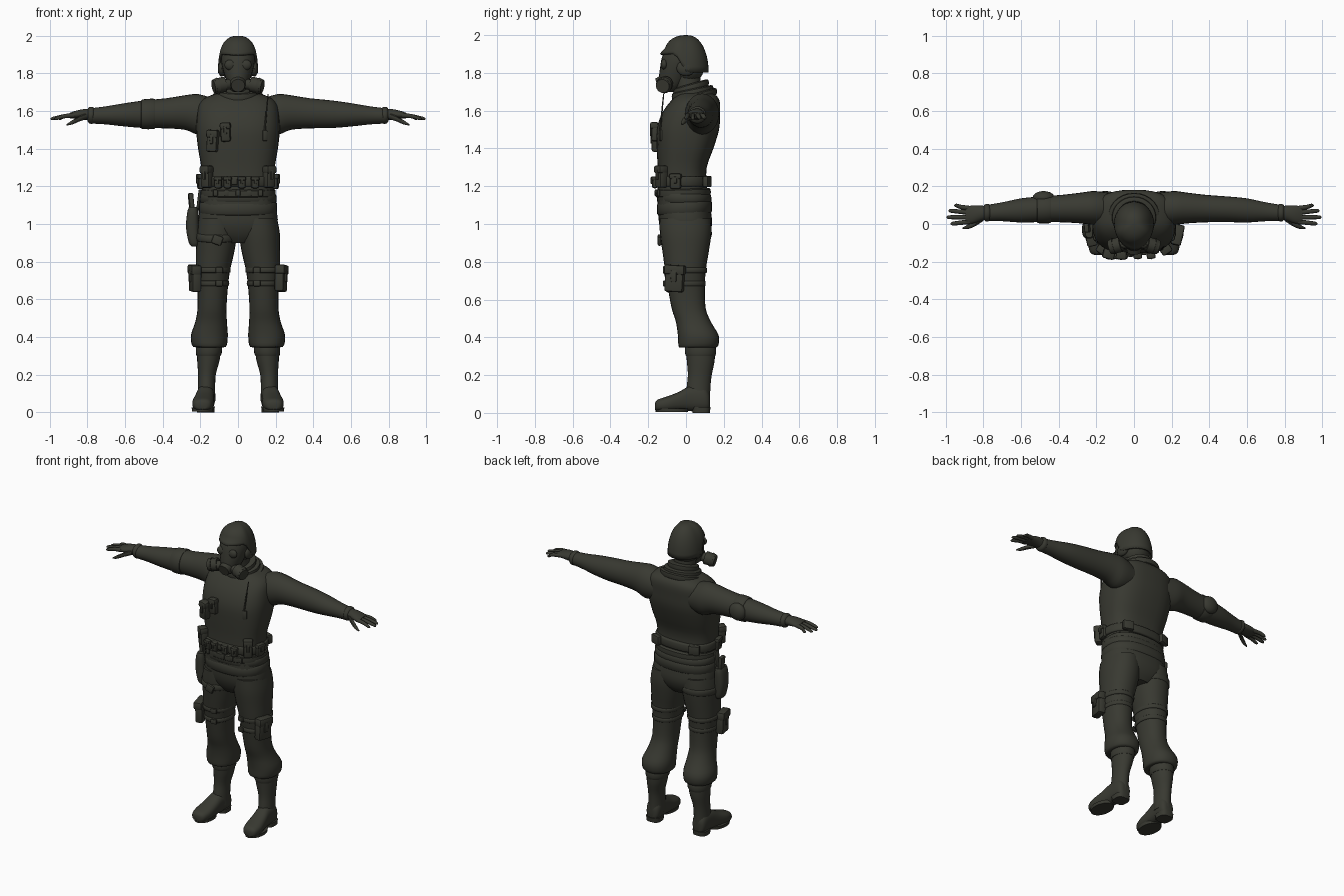
import bpy, bmesh, math
from mathutils import Vector, Matrix

mat = bpy.data.materials.new("dark olive cloth")
mat.diffuse_color = (0.040, 0.041, 0.031, 1)


def finish(bm, name):
    bmesh.ops.recalc_face_normals(bm, faces=bm.faces)
    me = bpy.data.meshes.new(name)
    bm.to_mesh(me)
    bm.free()
    me.materials.append(mat)
    ob = bpy.data.objects.new(name, me)
    bpy.context.collection.objects.link(ob)
    return ob


def spline(rows, steps):
    """Smoothly resample rows of numbers."""
    out = []
    for i in range(len(rows) - 1):
        p0, p1, p2 = rows[max(i - 1, 0)], rows[i], rows[i + 1]
        p3 = rows[min(i + 2, len(rows) - 1)]
        for s in range(steps):
            t = s / steps
            out.append([b + t * ((c - a) / 2 + t * (a - 2.5 * b + 2 * c - d / 2 + t * (1.5 * (b - c) + (d - a) / 2)))
                        for a, b, c, d in zip(p0, p1, p2, p3)])
    return out + [rows[-1]]


def loft(name, rows, axis="z", n=24, power=2.0, steps=3, side=1, tilt=0.0):
    """Rings (position, centre a, centre b, radius a, radius b) along an axis."""
    bm = bmesh.new()
    rings = []
    for t, a, b, ra, rb in spline(rows, steps):
        ring = []
        for i in range(n):
            c, s = math.cos(2 * math.pi * i / n), math.sin(2 * math.pi * i / n)
            u = a + ra * math.copysign(abs(c) ** (2 / power), c)
            v = b + rb * math.copysign(abs(s) ** (2 / power), s)
            p = {"x": (t, u, v), "y": (u, t, v), "z": (u, v, t + tilt * v)}[axis]
            ring.append(bm.verts.new((p[0] * side, p[1], p[2])))
        rings.append(ring)
    for r, q in zip(rings, rings[1:]):
        for i in range(n):
            bm.faces.new((r[i], r[(i + 1) % n], q[(i + 1) % n], q[i]))
    bm.faces.new(rings[0])
    bm.faces.new(rings[-1])
    return finish(bm, name)


def roll(name, z, h, cx, cy, rx, ry, power=2.4, tilt=0.0, bulge=0.012):
    """Soft band around a limb or the body."""
    return loft(name, [(z - h, cx, cy, rx - bulge, ry - bulge), (z - h * .7, cx, cy, rx, ry),
                       (z + h * .7, cx, cy, rx, ry), (z + h, cx, cy, rx - bulge, ry - bulge)],
                power=power, steps=2, n=28, tilt=tilt)


def box(name, c, size, turn=0.0, lean=0.0, bevel=0.008):
    bm = bmesh.new()
    bmesh.ops.create_cube(bm, size=1)
    bmesh.ops.scale(bm, vec=size, verts=bm.verts)
    bmesh.ops.bevel(bm, geom=bm.edges[:], offset=min(bevel, min(size) * .4), segments=2, affect="EDGES", profile=0.5)
    bmesh.ops.transform(bm, matrix=Matrix.Translation(c) @ Matrix.Rotation(turn, 4, "Z")
                        @ Matrix.Rotation(lean, 4, "Y"), verts=bm.verts)
    return finish(bm, name)


def pouch(name, c, size, turn=0.0, lean=0.0):
    """Pouch with an overhanging flap and a closure tab on its -y side."""
    x, y, z = size
    rot = Matrix.Rotation(turn, 3, "Z") @ Matrix.Rotation(lean, 3, "Y")
    c = Vector(c)
    box(name, c, size, turn, lean, 0.012)
    box(name + "_flap", c + rot @ Vector((0, -.004, z * .34)), (x * 1.1, y * 1.1, z * .36), turn, lean, 0.01)
    box(name + "_tab", c + rot @ Vector((0, -y * .55, z * .1)), (x * .3, .012, z * .45), turn, lean, 0.004)


def rod(name, p, q, r1, r2, n=16):
    p, q = Vector(p), Vector(q)
    bm = bmesh.new()
    bmesh.ops.create_cone(bm, cap_ends=True, segments=n, radius1=r1, radius2=r2, depth=(q - p).length)
    m = Matrix.Translation((p + q) / 2) @ (q - p).to_track_quat("Z", "Y").to_matrix().to_4x4()
    bmesh.ops.transform(bm, matrix=m, verts=bm.verts)
    return finish(bm, name)


def blob(name, c, size):
    bm = bmesh.new()
    bmesh.ops.create_uvsphere(bm, u_segments=20, v_segments=12, radius=1)
    bmesh.ops.transform(bm, matrix=Matrix.Translation(c) @ Matrix.Diagonal((*size, 1)), verts=bm.verts)
    return finish(bm, name)


# Torso with vest, and pelvis
loft("torso", [(1.10, 0, -.015, .195, .135), (1.2, 0, -.02, .19, .13), (1.3, 0, -.02, .195, .13),
               (1.4, 0, -.005, .212, .15), (1.5, 0, .01, .222, .165), (1.58, 0, .025, .218, .155),
               (1.64, 0, .045, .205, .135), (1.675, 0, .055, .165, .11), (1.70, 0, .05, .09, .08)],
     power=2.7, n=32)
loft("pelvis", [(.90, 0, 0, .09, .09), (.94, 0, 0, .17, .12), (1.0, 0, -.002, .21, .14),
                (1.08, 0, -.008, .203, .138), (1.14, 0, -.01, .19, .13)], power=2.5, n=32)
roll("jacket_hem", 1.085, .035, 0, -.008, .207, .145, tilt=.04)
roll("jacket_fold", 1.135, .028, 0, -.01, .203, .143, tilt=-.03)
roll("lower_belt", 1.165, .022, 0, -.015, .198, .145, tilt=.03)
roll("main_belt", 1.225, .027, 0, -.02, .204, .147, bulge=.006)

# Scarf folds and neck
loft("neck", [(1.66, 0, .03, .075, .08), (1.74, 0, .01, .066, .07), (1.82, 0, .0, .066, .075)])
for i, (z, rx, ry, cy, t) in enumerate([(1.668, .135, .122, .04, .28), (1.695, .115, .108, .035, .2),
                                        (1.722, .094, .092, .027, .28)]):
    roll(f"scarf_fold_{i}", z - t * cy, .022, 0, cy, rx, ry, 2.0, t, .022)

# Head, mask and filters
loft("face_mask", [(1.70, 0, -.09, .02, .025), (1.72, 0, -.085, .045, .05), (1.77, 0, -.065, .064, .078),
                   (1.83, 0, -.042, .083, .095), (1.88, 0, -.03, .09, .098), (1.93, 0, -.02, .085, .09)])
blob("head_back", (0, .01, 1.84), (.09, .088, .1))
rod("mask_snout", (0, -.09, 1.755), (0, -.152, 1.735), .05, .036)
for s in (-1, 1):
    rod("filter_neck", (s * .03, -.1, 1.745), (s * .085, -.12, 1.737), .026, .03)
    rod("filter_can", (s * .07, -.108, 1.742), (s * .122, -.122, 1.732), .041, .039, 20)
    rod("filter_rim", (s * .105, -.117, 1.735), (s * .13, -.124, 1.73), .044, .036, 20)
    blob("mask_eyepiece", (s * .04, -.115, 1.845), (.032, .018, .028))
    blob("ear_cover", (s * .087, .0, 1.825), (.02, .05, .042))

# Helmet: dome whose rim rises over the face
bm = bmesh.new()
N, K, rings = 32, 10, []
for k in range(1, K + 1):
    f, ring = math.pi / 2 * k / K, []
    for i in range(N):
        a = 2 * math.pi * i / N
        w = math.sin(f) ** .85
        x, y = .107 * math.cos(a), .118 * math.sin(a)
        up = min(max((-y + .01) / .075, 0), 1)
        zb = 1.803 + .098 * up * up * (3 - 2 * up)
        brim = -.022 * max(0, -math.sin(a)) ** 2 * max(0, k - K + 2) / 2
        ring.append(bm.verts.new((x * w, y * w + .002 + brim, zb + (2 - zb) * math.cos(f))))
    rings.append(ring)
top = bm.verts.new((0, .002, 2.0))
for i in range(N):
    bm.faces.new((top, rings[0][i], rings[0][(i + 1) % N]))
    for r, q in zip(rings, rings[1:]):
        bm.faces.new((r[i], q[i], q[(i + 1) % N], r[(i + 1) % N]))
shell = finish(bm, "helmet").modifiers.new("thickness", "SOLIDIFY")
shell.thickness = .01

# Limbs, mirrored
for s, tag in ((-1, "right"), (1, "left")):
    loft(tag + "_sleeve", [(.13, .08, 1.575, .085, .09), (.21, .085, 1.582, .09, .108), (.28, .085, 1.592, .082, .092),
                           (.38, .082, 1.588, .073, .08), (.5, .078, 1.583, .068, .073),
                           (.6, .072, 1.58, .064, .062), (.7, .065, 1.577, .05, .048),
                           (.765, .06, 1.575, .044, .042), (.785, .06, 1.575, .04, .04)], "x", side=s)
    loft(tag + "_cuff", [(.765, .06, 1.577, .04, .04), (.775, .06, 1.577, .047, .045),
                         (.79, .06, 1.578, .045, .043), (.8, .06, 1.578, .034, .03)], "x", side=s)
    loft(tag + "_palm", [(.78, .06, 1.58, .035, .032), (.82, .056, 1.582, .042, .028), (.86, .05, 1.58, .048, .022),
                         (.895, .048, 1.576, .044, .014)], "x", side=s)
    for i, (y0, y1, x1) in enumerate([(.083, .098, .955), (.06, .07, .985), (.036, .036, .995), (.012, .002, .975)]):
        loft(f"{tag}_finger_{i}", [(.87, y0, 1.577, .013, .013), (.92, (y0 + y1) / 2, 1.573, .012, .012),
                                   (x1 - .012, y1, 1.561, .01, .009), (x1, y1, 1.559, .003, .003)],
             "x", n=10, side=s)
    loft(tag + "_thumb", [(.80, .035, 1.575, .018, .018), (.84, .005, 1.56, .015, .015),
                          (.88, -.014, 1.54, .012, .012), (.91, -.022, 1.527, .004, .004)], "x", n=10, side=s)

    # Trouser leg with a baggy bottom, then boot
    loft(tag + "_trouser_leg", [(.345, s * .15, .06, .075, .09), (.355, s * .152, .065, .092, .105),
                                (.41, s * .152, .065, .098, .108), (.48, s * .143, .04, .084, .093),
                                (.55, s * .138, .015, .077, .09), (.65, s * .135, .003, .08, .097),
                                (.75, s * .133, -.003, .09, .107), (.85, s * .122, -.002, .102, .122),
                                (.95, s * .114, -.002, .108, .136), (1.03, s * .11, -.005, .098, .136)], power=2.2)
    loft(tag + "_boot_shaft", [(.06, s * .168, .065, .048, .062), (.13, s * .167, .066, .046, .063),
                               (.2, s * .165, .073, .047, .063), (.28, s * .157, .078, .06, .074),
                               (.37, s * .152, .075, .066, .078)])
    loft(tag + "_boot_top", [(.30, s * .156, .077, .064, .077), (.315, s * .155, .077, .069, .082),
                             (.345, s * .154, .076, .069, .082), (.36, s * .153, .075, .064, .077)], steps=2)
    loft(tag + "_boot_foot", [(-.164, s * .19, .035, .022, .018), (-.15, s * .189, .04, .045, .03),
                              (-.1, s * .186, .047, .057, .04), (-.04, s * .18, .06, .053, .05),
                              (.02, s * .174, .075, .048, .066), (.09, s * .17, .075, .048, .068),
                              (.118, s * .17, .065, .038, .05), (.126, s * .17, .06, .02, .03)], "y", power=2.5)
    loft(tag + "_boot_sole", [(0.004, s * .188, -.075, .056, .086), (.024, s * .188, -.075, .058, .089)], steps=1)
    loft(tag + "_boot_heel", [(0, s * .172, .08, .046, .046), (.03, s * .172, .08, .049, .05)], steps=1, power=3)

    # Thigh straps, buckles and pouch
    for z in (.755, .685):
        roll(tag + "_thigh_strap", z, .014, s * .134, -.002, .094 - (.755 - z) * .1, .113 - (.755 - z) * .1, 2.2, bulge=.005)
        box(tag + "_strap_buckle", (s * .1, -.112, z), (.04, .016, .032), s * -.2)
    pouch(tag + "_thigh_pouch", (s * .228, -.06, .71), (.10, .05, .14), s * 1.35, 0.06)

    # Large side pouches on the belt
    pouch(tag + "_belt_pouch", (s * .165, -.13, 1.25), (.055, .05, .115), s * .6)
    pouch(tag + "_hip_pouch", (s * .2, -.055, 1.225), (.06, .03, .08), s * 1.4)
    box(tag + "_back_pouch", (s * .14, .112, 1.225), (.07, .03, .06), s * -.35)

# Row of belt pouches and buckle
for i, x in enumerate((-.105, -.055, .02, .09)):
    pouch(f"front_pouch_{i}", (x, -.165, 1.22), (.042, .03, .062), x * 1.5)
box("belt_buckle", (-.018, -.168, 1.225), (.03, .012, .035))
for i in range(5):
    box(f"lower_belt_clip_{i}", (-.12 + .06 * i, -.158 + abs(i - 2) * .006, 1.165), (.026, .016, .036))

# Chest pouches and antenna
pouch("chest_pouch_outer", (-.135, -.155, 1.44), (.058, .048, .115), -.25, .06)
pouch("chest_pouch_inner", (-.066, -.163, 1.487), (.052, .04, .10), -.08, -.04)
rod("antenna", (.142, -.137, 1.50), (.16, -.118, 1.69), .005, .003, 8)
box("vest_radio", (.142, -.132, 1.47), (.03, .02, .06), .3)

# Elbow pad and sleeve band
loft("elbow_band", [(.44, .08, 1.585, .07, .075), (.45, .08, 1.585, .076, .081),
                    (.505, .078, 1.583, .074, .079), (.515, .078, 1.583, .067, .072)], "x", steps=2, side=-1)
blob("elbow_pad", (-.48, .14, 1.585), (.058, .035, .056))

# Holster on the right hip with sidearm and leg strap
loft("holster", [(.88, -.232, -.03, .012, .025), (.90, -.235, -.03, .026, .038), (.98, -.242, -.03, .034, .045),
                 (1.06, -.24, -.03, .03, .048), (1.09, -.238, -.03, .022, .042)], power=2.8)
box("sidearm_grip", (-.248, -.02, 1.115), (.026, .05, .10), .1, -.1)
box("holster_hanger", (-.212, -.03, 1.10), (.014, .045, .17), 0, .12)
roll("holster_strap", .935, .02, -.116, -.002, .113, .138, 2.2, .1, .006)
box("holster_strap_buckle", (-.11, -.14, .915), (.055, .02, .05), 0, .35)

# Smooth shading with crisp edges
bpy.ops.object.select_all(action="SELECT")
bpy.context.view_layer.objects.active = bpy.data.objects["torso"]
bpy.ops.object.shade_smooth_by_angle(angle=math.radians(40))
